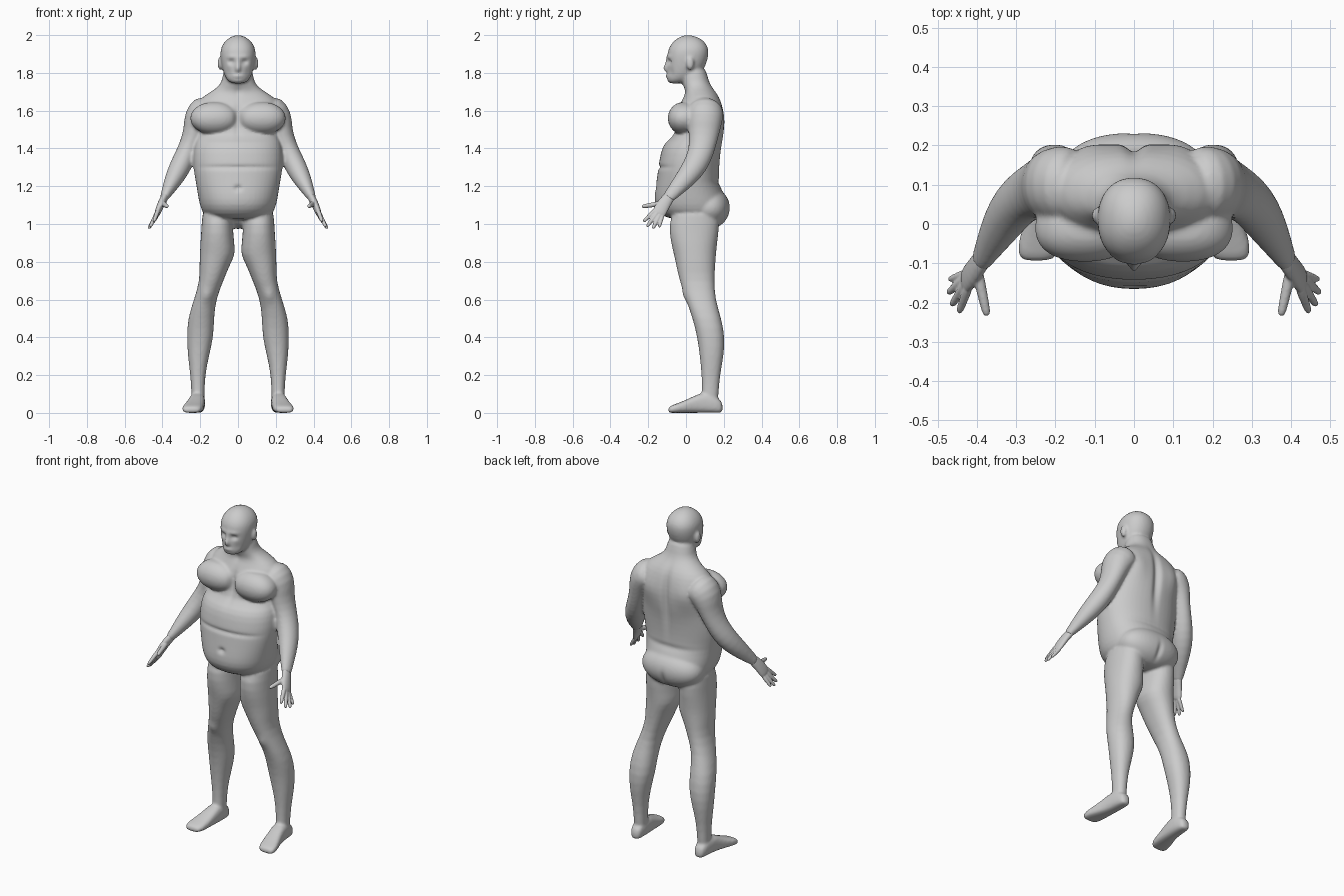
import bpy, bmesh, math
from mathutils import Vector

skin = bpy.data.materials.new("grey skin")
skin.diffuse_color = (0.6, 0.6, 0.6, 1)
SEG = 24


def spow(v, n):
    return math.copysign(abs(v) ** (2 / n), v)


def oval(c, u, w, a1, a2, b, n=2.2):
    """Superellipse ring: half width b along u, a1 / a2 along -w / +w."""
    out = []
    for i in range(SEG):
        t = 2 * math.pi * i / SEG
        k = spow(math.sin(t), n)
        out.append(c + u * b * spow(math.cos(t), n) + w * k * (a2 if k > 0 else a1))
    return out


def loft(name, rings):
    bm = bmesh.new()
    vs = [[bm.verts.new(p) for p in r] for r in rings]
    for a, b in zip(vs, vs[1:]):
        for i in range(SEG):
            j = (i + 1) % SEG
            bm.faces.new((a[i], a[j], b[j], b[i]))
    bm.faces.new(vs[0][::-1])
    bm.faces.new(vs[-1])
    bmesh.ops.recalc_face_normals(bm, faces=bm.faces)
    me = bpy.data.meshes.new(name)
    bm.to_mesh(me)
    bm.free()
    me.materials.append(skin)
    ob = bpy.data.objects.new(name, me)
    bpy.context.collection.objects.link(ob)
    m = ob.modifiers.new("round", 'SUBSURF')
    m.levels = m.render_levels = 1
    return ob


X, Y, Z = Vector((1, 0, 0)), Vector((0, 1, 0)), Vector((0, 0, 1))


def stack(name, rows, n=2.2):
    """Horizontal rings: z, centre x, half width, front y, back y."""
    rings = []
    for z, cx, hw, yf, yb in rows:
        h = (yb - yf) / 2
        rings.append(oval(Vector((cx, (yf + yb) / 2, z)), X, Y, h, h, hw, n))
    return loft(name, rings)


def tube(name, rows, wide, n=2.0):
    """Rings square to a path: x, y, z, radius along wide, other radius."""
    pts = [Vector(r[:3]) for r in rows]
    rings = []
    for i, r in enumerate(rows):
        t = (pts[min(i + 1, len(pts) - 1)] - pts[max(i - 1, 0)]).normalized()
        u = (wide - t * wide.dot(t)).normalized()
        rings.append(oval(pts[i], u, t.cross(u), r[4], r[4], r[3], n))
    return loft(name, rings)


def ball(name, c, r):
    rows = []
    for i in range(1, 12):
        a = math.pi * i / 12
        s = math.sin(a)
        rows.append((c[2] - r[2] * math.cos(a), c[0], r[0] * s, c[1] - r[1] * s, c[1] + r[1] * s))
    return stack(name, rows, 2.3)


def apply_all(ob):
    bpy.ops.object.select_all(action='DESELECT')
    bpy.context.view_layer.objects.active = ob
    ob.select_set(True)
    for m in list(ob.modifiers):
        bpy.ops.object.modifier_apply(modifier=m.name)


def fuse(name, parts, voxel, smooth):
    """Join overlapping parts into one skin."""
    for p in parts:
        apply_all(p)
    for p in parts:
        p.select_set(True)
    bpy.context.view_layer.objects.active = parts[0]
    bpy.ops.object.join()
    ob = parts[0]
    ob.name = name
    m = ob.modifiers.new("skin", 'REMESH')
    m.mode, m.voxel_size = 'VOXEL', voxel
    m = ob.modifiers.new("soften", 'SMOOTH')
    m.factor, m.iterations = 0.5, smooth
    apply_all(ob)
    bpy.ops.object.shade_smooth()
    return ob


body = []
# torso with hanging belly, and neck
body.append(stack("torso", [(z, 0, w, f, b) for z, w, f, b in [
    (1.02, .13, -.08, .20), (1.05, .185, -.135, .225), (1.10, .205, -.17, .225),
    (1.16, .215, -.168, .20), (1.22, .225, -.158, .175), (1.30, .24, -.148, .178),
    (1.38, .24, -.135, .185), (1.435, .228, -.115, .195), (1.465, .215, -.06, .20),
    (1.54, .22, -.055, .208), (1.60, .23, -.05, .20), (1.66, .21, -.02, .185),
    (1.70, .145, .0, .16), (1.735, .092, -.02, .13), (1.78, .082, -.03, .115), (1.84, .07, -.02, .10)]]))
body.append(ball("buttocks", (0, .115, 1.085), (.195, .12, .115)))
# head
body.append(stack("head", [(z, 0, w, f, b) for z, w, f, b in [
    (1.742, .035, -.092, -.03), (1.765, .062, -.103, .05), (1.80, .078, -.101, .085),
    (1.85, .09, -.1, .11), (1.90, .096, -.1, .122), (1.94, .09, -.09, .118),
    (1.975, .064, -.06, .09), (1.992, .036, -.03, .055), (2.0, .012, -.005, .025)]]))

for s in (1, -1):
    body.append(ball("chest", (s * .125, -.01, 1.56), (.13, .088, .088)))
    # leg
    body.append(stack("leg", [(z, s * x, w, f, b) for z, x, w, f, b in [
        (1.10, .11, .08, -.06, .17), (1.0, .11, .082, -.095, .18), (.9, .11, .09, -.08, .165),
        (.84, .107, .095, -.065, .16), (.78, .125, .08, -.052, .155), (.7, .14, .063, -.035, .15),
        (.6, .175, .058, .0, .155), (.5, .197, .07, .035, .188), (.4, .2, .071, .06, .207),
        (.3, .21, .056, .073, .20), (.2, .213, .039, .083, .18), (.1, .212, .034, .085, .172),
        (.04, .212, .035, .08, .17)]]))
    # foot
    rings = []
    for y, x, w, h in [(.195, .213, .02, .05), (.175, .213, .036, .08), (.10, .215, .042, .115),
                       (.04, .222, .045, .088), (-.02, .235, .053, .06),
                       (-.06, .242, .056, .046), (-.085, .247, .048, .036), (-.095, .248, .03, .026)]:
        rings.append(oval(Vector((s * x, y, h / 2)), X, Z, h / 2, h / 2, w, 2.8))
    body.append(loft("foot", rings))
    # arm
    body.append(tube("arm", [(s * x, y, z, a, b) for x, y, z, a, b in [
        (.14, .10, 1.615, .075, .06), (.18, .10, 1.605, .095, .085), (.212, .10, 1.56, .095, .08),
        (.228, .095, 1.49, .083, .06), (.258, .087, 1.41, .07, .054), (.288, .065, 1.34, .067, .058),
        (.318, .03, 1.28, .062, .056), (.352, -.025, 1.215, .05, .044),
        (.385, -.085, 1.15, .034, .025), (.395, -.10, 1.13, .033, .022)]], Y))
    # ear
    body.append(ball("ear", (s * .094, .022, 1.85), (.014, .02, .036)))

skin_body = fuse("body", body, .008, 5)

# sculpted dents and bumps: centre, radius, push
marks = [((0, -.103, 1.825), (.014, .04, .022), (0, -.02, 0)),       # nose
         ((0, -.103, 1.86), (.012, .04, .025), (0, -.008, 0)),       # nose bridge
         ((0, -.105, 1.783), (.026, .04, .008), (0, -.007, 0)),      # lips
         ((0, -.105, 1.80), (.02, .04, .006), (0, .004, 0)),
         ((0, -.05, 1.70), (.02, .05, .025), (0, .012, 0)),          # throat notch
         ((0, -.10, 1.56), (.018, .08, .08), (0, .018, 0)),          # chest cleft
         ((0, .2, 1.52), (.022, .08, .16), (0, -.02, 0)),            # spine
         ((0, -.17, 1.19), (.02, .05, .015), (0, .012, 0)),          # navel
         ((0, -.15, 1.30), (.3, .08, .012), (0, .008, 0)),           # belly folds
         ((0, .2, 1.22), (.2, .06, .02), (0, -.008, 0)),
         ((0, .23, 1.03), (.015, .06, .05), (0, -.012, 0))]          # seat cleft
for s in (1, -1):
    marks += [((s * .036, -.095, 1.858), (.018, .035, .013), (0, .013, 0)),   # eye socket
              ((s * .036, -.098, 1.885), (.03, .035, .01), (0, -.005, 0)),    # brow
              ((s * .055, -.09, 1.80), (.02, .03, .025), (0, .006, 0)),       # cheek
              ((s * .13, .19, 1.56), (.06, .06, .08), (0, .012, 0)),          # shoulder blade
              ((s * .165, .0, .62), (.025, .04, .035), (0, -.008, 0))]        # knee cap
for v in skin_body.data.vertices:
    p = v.co.copy()
    for c, r, d in marks:
        q = sum(((p[i] - c[i]) / r[i]) ** 2 for i in range(3))
        if q < 6:
            v.co += Vector(d) * math.exp(-q)

# hands: palm, thumb and four fingers
for s, side in ((1, "left"), (-1, "right")):
    wide = Vector((-.1 * s, -.85, .5))
    parts = [tube("palm", [(s * x, y, z, a, b) for x, y, z, a, b in [
        (.378, -.075, 1.16, .03, .02), (.393, -.098, 1.132, .032, .021), (.41, -.122, 1.10, .037, .019),
        (.424, -.14, 1.065, .038, .017), (.432, -.15, 1.045, .034, .013)]], wide)]
    for a, b, r in [((.425, -.168, 1.068), (.446, -.226, 1.012), .0105),
                    ((.432, -.157, 1.052), (.465, -.208, .985), .0105),
                    ((.434, -.142, 1.042), (.474, -.176, .975), .0105),
                    ((.432, -.127, 1.038), (.471, -.142, .982), .0095),
                    ((.398, -.125, 1.11), (.374, -.235, 1.092), .0125)]:
        a, b = Vector(a), Vector(b)
        rows = []
        for t, k in ((-.2, 1.2), (.2, 1.15), (.6, 1), (.9, .9), (1.0, .5)):
            p = a.lerp(b, t)
            rows.append((s * p.x, p.y, p.z, r * k, r * k))
        parts.append(tube("finger", rows, Vector((1, 0, .3))))
    fuse(side + "_hand", parts, .004, 3)
